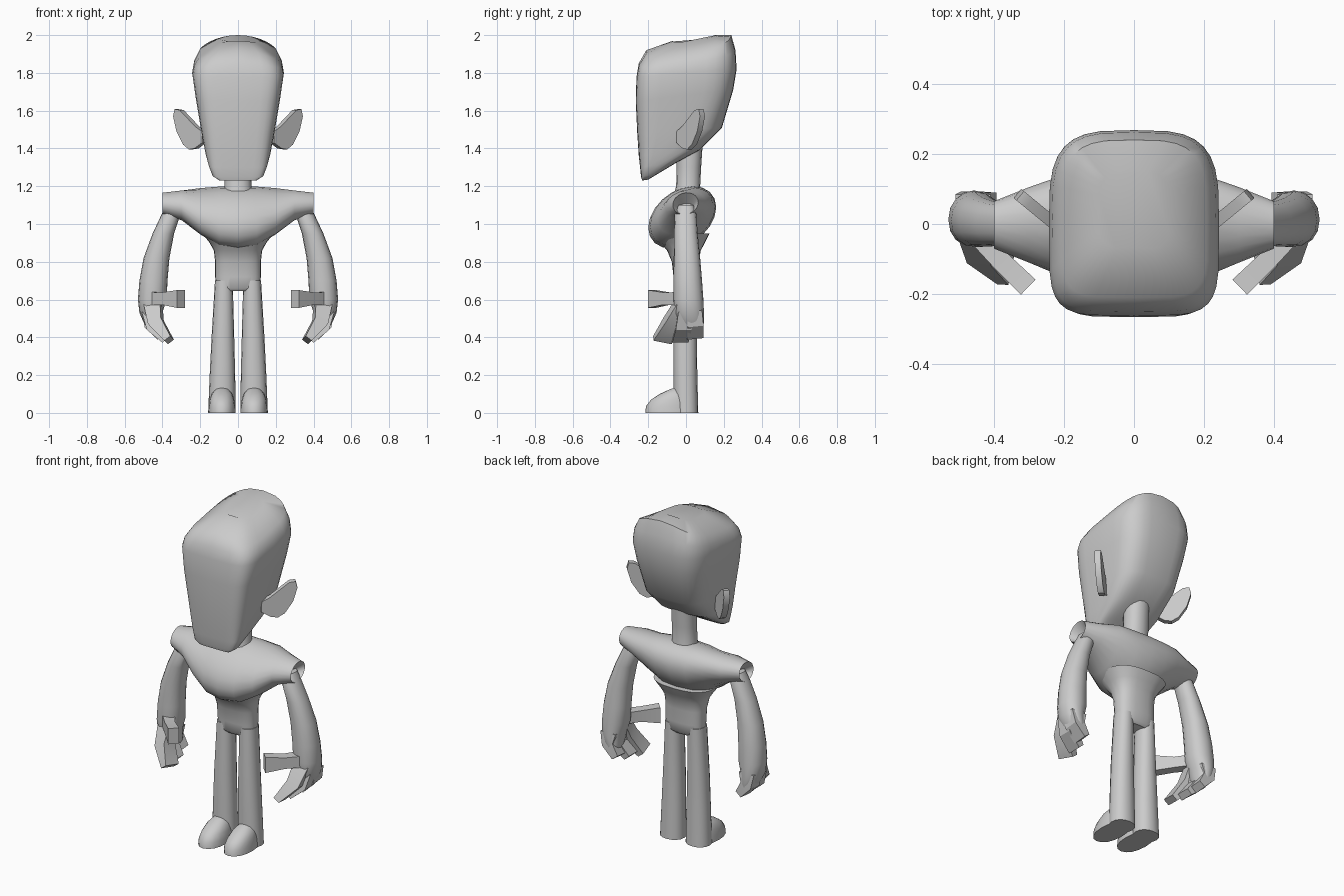
import bpy, bmesh, math
from mathutils import Vector

if "Cube" in bpy.data.objects:
    bpy.data.objects.remove(bpy.data.objects["Cube"])

grey = bpy.data.materials.new("plain grey")
grey.use_nodes = True
GREY = (0.6, 0.6, 0.6, 1)
grey.diffuse_color = GREY
grey.node_tree.nodes["Principled BSDF"].inputs["Base Color"].default_value = GREY


def loft(name, rings, mirror=False, angle=40):
    """Skin a list of equal-length point rings and cap both ends."""
    bm = bmesh.new()
    loops = [[bm.verts.new(p) for p in ring] for ring in rings]
    n = len(loops[0])
    for a, b in zip(loops, loops[1:]):
        for i in range(n):
            j = (i + 1) % n
            bm.faces.new((a[i], a[j], b[j], b[i]))
    bm.faces.new(loops[0])
    bm.faces.new(loops[-1])
    bmesh.ops.recalc_face_normals(bm, faces=bm.faces)
    mesh = bpy.data.meshes.new(name)
    bm.to_mesh(mesh)
    bm.free()
    mesh.materials.append(grey)
    obj = bpy.data.objects.new(name, mesh)
    bpy.context.collection.objects.link(obj)
    bpy.ops.object.select_all(action='DESELECT')
    obj.select_set(True)
    bpy.context.view_layer.objects.active = obj
    bpy.ops.object.shade_smooth_by_angle(angle=math.radians(angle))
    if mirror:
        obj.modifiers.new("Mirror", 'MIRROR').use_mirror_merge = False
    return obj


def oval(n_front, n_back, count):
    """Unit superellipse, with its own squareness at front (-y) and back."""
    pts = []
    for i in range(count):
        t = 2 * math.pi * i / count
        c, s = math.cos(t), math.sin(t)
        e = 2 / (n_back if s > 0 else n_front)
        pts.append((math.copysign(abs(c) ** e, c), math.copysign(abs(s) ** e, s)))
    return pts


def level_rings(rows, n=2.2, count=16):
    """Rows of z, x min, x max, y min, y max."""
    return [[((x0 + x1) / 2 + u * (x1 - x0) / 2, (y0 + y1) / 2 + v * (y1 - y0) / 2, z)
             for u, v in oval(n, n, count)] for z, x0, x1, y0, y1 in rows]


def centred(rows):
    return [(z, -w, w, y0, y1) for z, w, y0, y1 in rows]


# Head: tilted rings of front y, front z, back y, back z, half width, crown drop
head = []
for yf, zf, yb, zb, w, drop in [
        (-.232, 1.23, -.20, 1.235, .10, 0),
        (-.238, 1.25, -.15, 1.265, .135, 0),
        (-.243, 1.30, -.05, 1.325, .155, 0),
        (-.250, 1.36, .07, 1.39, .172, 0),
        (-.258, 1.48, .19, 1.51, .195, 0),
        (-.266, 1.65, .25, 1.71, .225, 0),
        (-.262, 1.78, .268, 1.82, .243, 0),
        (-.250, 1.85, .262, 1.92, .234, .6),
        (-.210, 1.92, .24, 2.0, .208, 1.35),
        (-.070, 1.97, .15, 2.0, .10, 1.35)]:
    head.append([(u * w, yf + (yb - yf) * (v + 1) / 2,
                  zf + (zb - zf) * (v + 1) / 2 - drop * (u * w) ** 2)
                 for u, v in oval(5, 3.5, 32)])
loft("head", head, angle=50)

# Ears: flat plates swept backwards
outline = [(.18, 1.49), (.215, 1.515), (.298, 1.603), (.325, 1.608), (.333, 1.57),
           (.315, 1.49), (.28, 1.42), (.25, 1.395), (.22, 1.40), (.18, 1.43)]
side = Vector((.64, -.77, 0)) * .017
ear = [Vector((x, (x - .245) * .82 + .015, z)) for x, z in outline]
loft("ears", [[p + side for p in ear], [p - side for p in ear]], mirror=True)

# Neck
loft("neck", level_rings(centred([(1.14, .085, -.07, .09), (1.2, .071, -.052, .075),
                                  (1.3, .069, -.05, .08), (1.42, .07, -.05, .088)])))

# Chest and sleeves: sheared ovals along x, hollowed at the cuffs
half = [(0, -.20, .16, .87, 1.20), (.1, -.19, .155, .885, 1.198), (.2, -.152, .14, .945, 1.19),
        (.3, -.11, .105, 1.02, 1.178), (.4, -.07, .065, 1.05, 1.166), (.35, -.04, .04, 1.06, 1.11)]
chest = []
for sx, rows in ((-1, half[:0:-1]), (1, half)):
    for x, y0, y1, z0, z1 in rows:
        a, b = (y1 - y0) / 2, (z1 - z0) / 2
        shear = .3 if x < .25 else .1
        b = math.sqrt(b * b - (shear * a) ** 2)
        chest.append([(sx * x, (y0 + y1) / 2 + a * u, (z0 + z1) / 2 + b * v + shear * a * u)
                      for u, v in oval(2, 2, 20)])
loft("chest", chest)

# Waist and hips
loft("hips", level_rings(centred([
    (.645, .09, -.045, .045), (.66, .115, -.06, .06), (.72, .121, -.066, .067),
    (.80, .121, -.075, .068), (.86, .128, -.10, .078), (.90, .15, -.135, .10),
    (.95, .19, -.165, .125)]), n=2.6, count=24))

# Legs and shoes
loft("legs", level_rings([(0, .012, .158, -.065, .065), (.2, .015, .15, -.066, .06),
                          (.4, .02, .14, -.066, .057), (.7, .028, .122, -.06, .058)]), mirror=True)
loft("shoes", level_rings([(0, .012, .158, -.215, .04), (.035, .014, .155, -.212, .04),
                           (.07, .02, .15, -.185, .03), (.10, .03, .14, -.14, .02),
                           (.125, .05, .12, -.085, .0), (.133, .07, .10, -.06, -.02)]), mirror=True)

# Arms with palms
loft("arms", level_rings([
    (1.10, .33, .38, -.04, .04), (1.05, .305, .405, -.06, .055), (.95, .338, .452, -.063, .062),
    (.82, .363, .50, -.065, .075), (.70, .373, .522, -.066, .085), (.60, .378, .53, -.066, .092),
    (.53, .40, .522, -.06, .095), (.48, .405, .50, -.04, .095), (.45, .41, .485, -.02, .09)]),
    mirror=True)


def finger(name, path, wide, thick, wide_axis):
    """Square-sectioned digit along a path, sized from base to tip."""
    rings = []
    wide_axis = Vector(wide_axis).normalized()
    for i, p in enumerate(path):
        d = Vector(path[min(i + 1, len(path) - 1)]) - Vector(path[max(i - 1, 0)])
        s = d.cross(wide_axis).normalized() * thick[i]
        w = wide_axis * wide[i]
        rings.append([Vector(p) + q for q in (w + s, s - w, -w - s, w - s)])
    loft(name, rings, mirror=True, angle=30)


# Digits
finger("thumbs", [(.44, -.03, .605), (.38, -.105, .605), (.302, -.18, .603)],
       (.034, .033, .047), (.035, .028, .03), (0, 0, 1))
finger("front_fingers", [(.45, -.02, .58), (.435, -.075, .48), (.365, -.125, .385)],
       (.035, .042, .05), (.045, .038, .02), (-.2, 1, -.2))
finger("middle_fingers", [(.46, .0, .54), (.45, -.012, .455), (.385, -.03, .385)],
       (.04, .042, .043), (.05, .036, .02), (0, 1, 0))
finger("back_fingers", [(.46, .045, .54), (.46, .05, .47), (.41, .048, .405)],
       (.04, .042, .043), (.05, .036, .022), (0, 1, .1))
